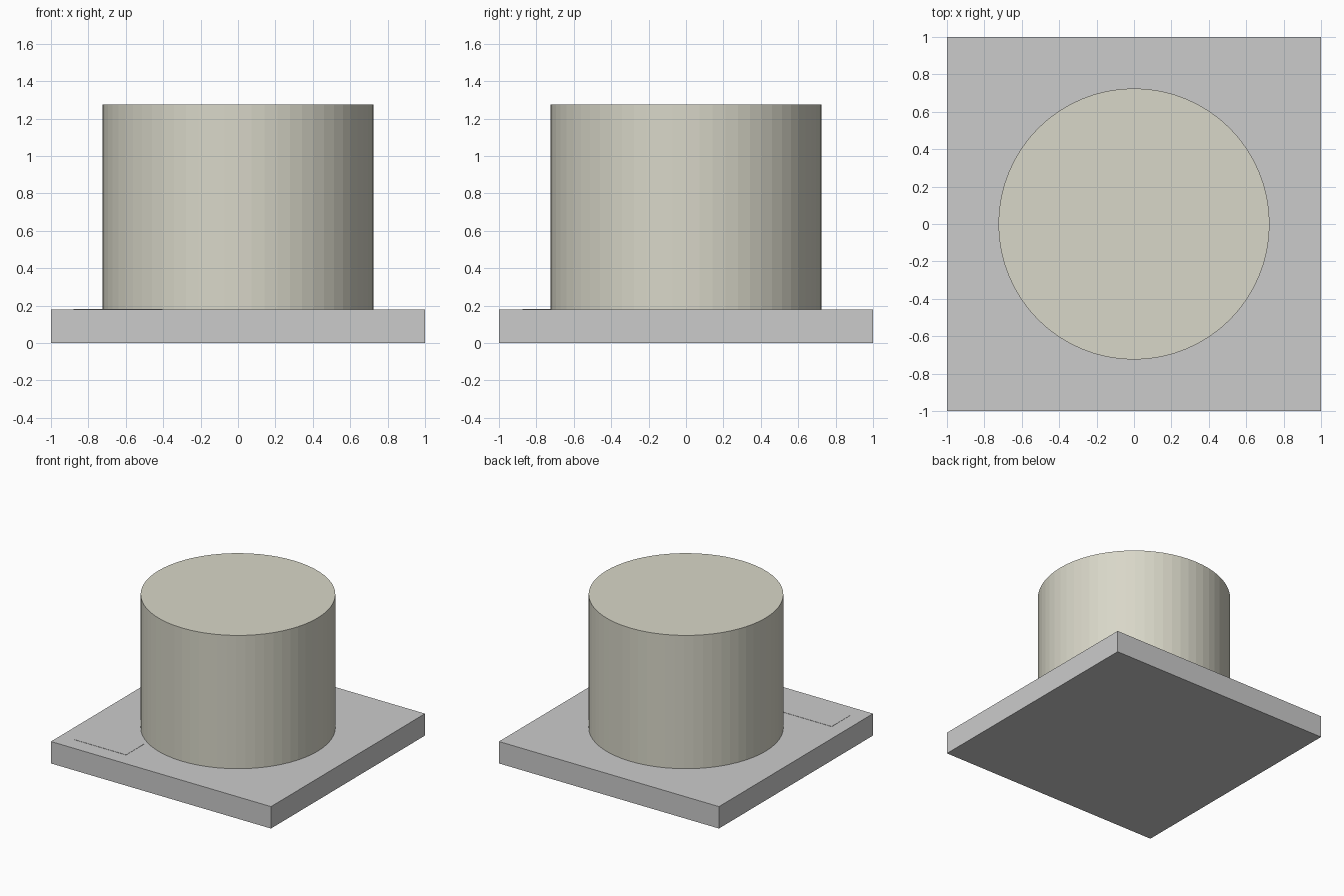
import bpy

if "Cube" in bpy.data.objects:
    bpy.data.objects.remove(bpy.data.objects["Cube"])

BASE_TOP = 0.18
BODY_TOP = 1.275
BODY_RADIUS = 0.725


def material(name, color):
    mat = bpy.data.materials.new(name)
    mat.diffuse_color = color
    mat.use_nodes = True
    mat.node_tree.nodes["Principled BSDF"].inputs["Base Color"].default_value = mat.diffuse_color
    return mat


def box(name, x0, x1, y0, y1, z0, z1):
    bpy.ops.mesh.primitive_cube_add(
        size=1, location=((x0 + x1) / 2, (y0 + y1) / 2, (z0 + z1) / 2))
    obj = bpy.context.object
    obj.name = name
    obj.scale = (x1 - x0, y1 - y0, z1 - z0)
    bpy.ops.object.transform_apply(location=False, rotation=False, scale=True)
    return obj


# Square base board
box("base_board", -1, 1, -1, 1, 0, BASE_TOP)

# Round cake body
bpy.ops.mesh.primitive_cylinder_add(
    vertices=64, radius=BODY_RADIUS, depth=BODY_TOP - BASE_TOP,
    location=(0, 0, (BASE_TOP + BODY_TOP) / 2))
body = bpy.context.object
body.name = "cake_body"
body.data.materials.append(material("cream", (0.69, 0.68, 0.58, 1)))

# Thin blank label plate at the front left corner
box("label_plate", -0.88, -0.405, -0.875, -0.635, BASE_TOP, BASE_TOP + 0.002)
